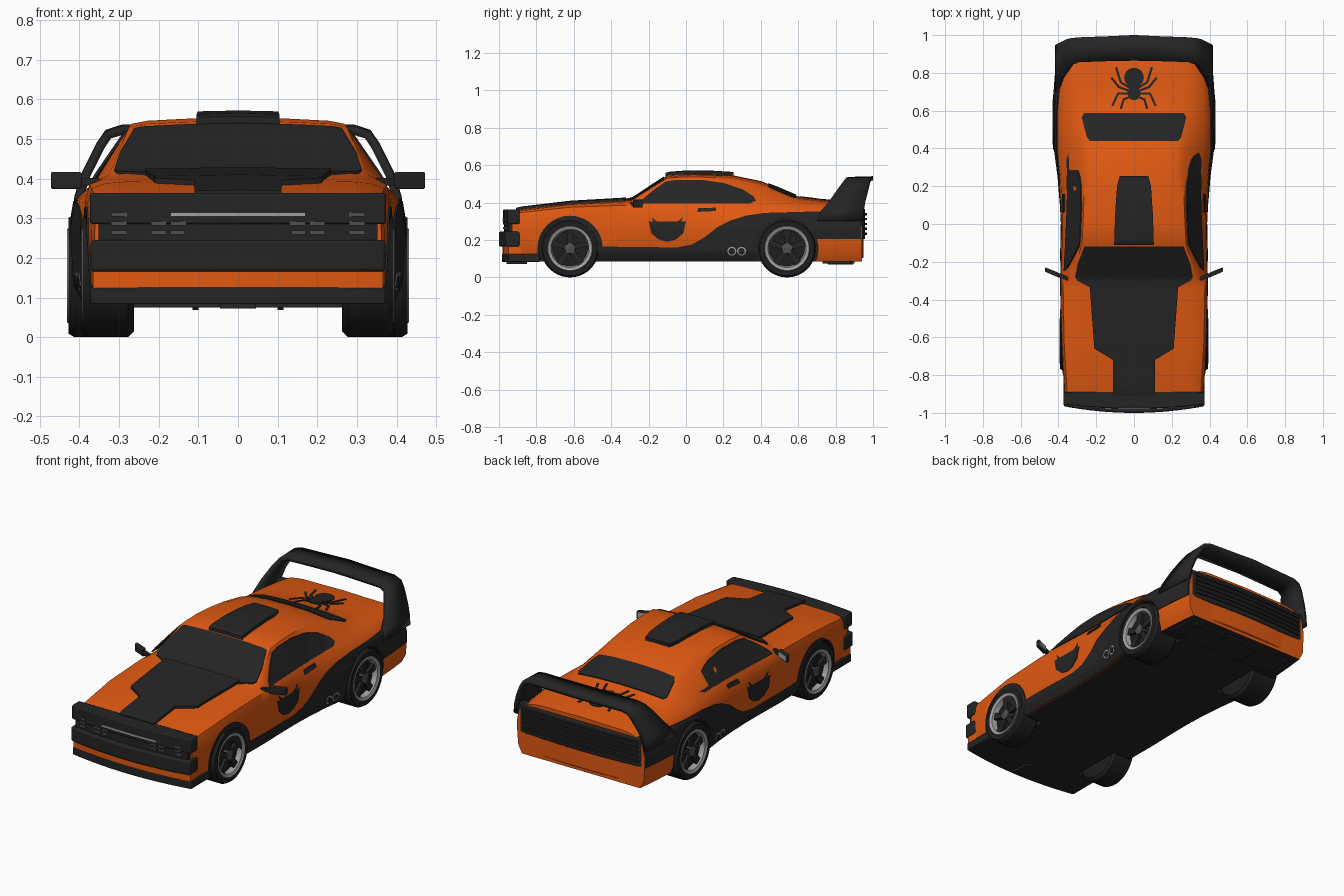
import bpy, bmesh, math
from mathutils import Vector, Matrix
from mathutils.bvhtree import BVHTree

if "Cube" in bpy.data.objects:
    bpy.data.objects.remove(bpy.data.objects["Cube"])


def mat(name, r, g, b):
    m = bpy.data.materials.new(name)
    m.diffuse_color = (r, g, b, 1)
    m.use_nodes = True
    m.node_tree.nodes["Principled BSDF"].inputs["Base Color"].default_value = m.diffuse_color
    return m


ORANGE = mat("orange_paint", 0.75, 0.10, 0.006)
BLACK = mat("black_trim", 0.018, 0.018, 0.018)
RUBBER = mat("tyre_rubber", 0.013, 0.013, 0.013)
GREY = mat("dark_grey", 0.08, 0.08, 0.08)
SILVER = mat("silver", 0.36, 0.35, 0.36)


def finish(name, bm, m, angle=35, mirror=False):
    me = bpy.data.meshes.new(name)
    bm.to_mesh(me)
    bm.free()
    me.materials.append(m)
    me.shade_smooth()
    me.set_sharp_from_angle(angle=math.radians(angle))
    ob = bpy.data.objects.new(name, me)
    bpy.context.collection.objects.link(ob)
    if mirror:
        ob.modifiers.new("mirror", 'MIRROR')
    return ob


def to3d(axis, u, v, a):
    return {'x': (a, u, v), 'y': (u, a, v), 'z': (u, v, a)}[axis]


def prism(name, pts, axis, a, b, m, mirror=False, bevel=0.0):
    bm = bmesh.new()
    lo = [bm.verts.new(to3d(axis, u, v, a)) for u, v in pts]
    hi = [bm.verts.new(to3d(axis, u, v, b)) for u, v in pts]
    bm.faces.new(lo)
    bm.faces.new(hi)
    for i in range(len(pts)):
        j = (i + 1) % len(pts)
        bm.faces.new((lo[i], lo[j], hi[j], hi[i]))
    bmesh.ops.recalc_face_normals(bm, faces=bm.faces)
    ob = finish(name, bm, m, mirror=mirror)
    if bevel:
        mod = ob.modifiers.new("bevel", 'BEVEL')
        mod.width, mod.segments = bevel, 2
    return ob


def bow(name, hw, z0, z1, yc, ye, back, m, bevel=0.0):
    """Slab across the car whose outer edge is curved in plan."""
    xs = [hw * (i / 8 - 1) for i in range(17)]
    pts = [(x, yc + (ye - yc) * (x / hw) ** 2) for x in xs] + [(hw, back), (-hw, back)]
    return prism(name, pts, 'z', z0, z1, m, bevel=bevel)


def lathe(name, profile, cy, cz, m, n=40):
    bm = bmesh.new()
    rings = [[bm.verts.new((x, cy + r * math.cos(2 * math.pi * k / n), cz + r * math.sin(2 * math.pi * k / n)))
              for k in range(n)] for r, x in profile]
    for a, b in zip(rings, rings[1:]):
        for k in range(n):
            bm.faces.new((a[k], a[(k + 1) % n], b[(k + 1) % n], b[k]))
    bmesh.ops.remove_doubles(bm, verts=bm.verts, dist=1e-5)
    bmesh.ops.recalc_face_normals(bm, faces=bm.faces)
    return finish(name, bm, m, 30, True)


# Body shell: y, half width, shoulder x, shoulder z, top edge x, top edge z, centre z
STATIONS = [
    (-.93, .362, .350, .335, .335, .345, .353), (-.88, .370, .355, .347, .335, .357, .366),
    (-.62, .385, .370, .375, .335, .388, .397), (-.34, .390, .375, .385, .330, .403, .413),
    (-.29, .390, .375, .385, .325, .411, .421), (-.10, .386, .367, .382, .275, .530, .546),
    (.00, .386, .363, .380, .270, .538, .554), (.12, .390, .360, .380, .265, .535, .554),
    (.25, .400, .360, .382, .262, .520, .546), (.40, .420, .365, .385, .268, .487, .515),
    (.50, .425, .368, .387, .283, .450, .476), (.60, .425, .368, .388, .302, .412, .433),
    (.72, .420, .360, .385, .305, .400, .416), (.85, .410, .347, .380, .297, .393, .406),
    (.94, .400, .335, .372, .290, .382, .390)]
ZB = .085
bm = bmesh.new()
rings = []
for y, w, ws, zs, tw, te, tz in STATIONS:
    half = [(0, ZB), (w - .03, ZB), (w - .005, ZB + .05), (w, .26), (w - .25 * (w - ws), .26 + (zs - .26) * .65),
            (ws, zs), (tw, te), (tw * .85, te + (tz - te) * .5), (tw * .5, tz - .003), (0, tz)]
    ring = half + [(-x, z) for x, z in reversed(half[1:-1])]
    rings.append([bm.verts.new((x, y, z)) for x, z in ring])
for a, b in zip(rings, rings[1:]):
    for k in range(len(a)):
        j = (k + 1) % len(a)
        bm.faces.new((a[k], a[j], b[j], b[k]))
bm.faces.new(rings[0])
bm.faces.new(rings[-1])
bmesh.ops.recalc_face_normals(bm, faces=bm.faces)
skin = BVHTree.FromBMesh(bm)
body = finish("body_shell", bm, ORANGE)
body.data.materials.append(BLACK)

# Wheel wells cut out of the shell
WHEELS = [("front", -.62, .392), ("rear", .54, .428)]
WZ = .155
bm = bmesh.new()
for _, wy, _ in WHEELS:
    for s in (1, -1):
        bmesh.ops.create_cone(bm, cap_ends=True, segments=40, radius1=.166, radius2=.166, depth=.25,
                              matrix=Matrix.Translation((s * .375, wy, WZ)) @ Matrix.Rotation(math.pi / 2, 4, 'Y'))
cutter = finish("wheel_well_cutter", bm, ORANGE)
cutter.hide_render = True
mod = body.modifiers.new("wells", 'BOOLEAN')
mod.operation, mod.object, mod.solver = 'DIFFERENCE', cutter, 'EXACT'
dg = bpy.context.evaluated_depsgraph_get()
new = bpy.data.meshes.new_from_object(body.evaluated_get(dg))
body.modifiers.clear()
body.data = new
bpy.data.objects.remove(cutter)
new.set_sharp_from_angle(angle=math.radians(35))
for p in new.polygons:
    c, n = p.center, p.normal
    near = min(math.hypot(c.y - wy, c.z - WZ) for _, wy, _ in WHEELS) < .169
    well = near and (abs(n.x) < .5 or abs(c.x) < .3)
    p.material_index = 1 if n.z < -.6 or well else 0


def plate(name, polys, axis, m, off=.004, step=.015, mirror=False):
    """Flat outlines projected on the body skin as thin plates."""
    d = Vector({'x': (-1, 0, 0), 'z': (0, 0, -1)}[axis])
    bm = bmesh.new()
    for pts in polys:
        bm.faces.new([bm.verts.new((u, v, 0)) for u, v in pts])
    bmesh.ops.triangulate(bm, faces=bm.faces[:])
    for i in (0, 1):
        vals = [v.co[i] for v in bm.verts]
        no = Vector((1 - i, i, 0))
        for k in range(math.ceil(min(vals) / step), math.floor(max(vals) / step) + 1):
            bmesh.ops.bisect_plane(bm, geom=bm.verts[:] + bm.edges[:] + bm.faces[:],
                                   plane_co=no * k * step, plane_no=no, dist=1e-5)
    for v in bm.verts:
        o = Vector(to3d(axis, v.co.x, v.co.y, 1.0))
        hit = skin.ray_cast(o, d)[0]
        if hit is None:
            hit = skin.find_nearest(o + d * .6)[0]
        v.co = hit - d * off
    rim = [e for e in bm.edges if e.is_boundary]
    ext = bmesh.ops.extrude_edge_only(bm, edges=rim)['geom']
    for v in ext:
        if isinstance(v, bmesh.types.BMVert):
            v.co += d * (off + .002)
    bmesh.ops.recalc_face_normals(bm, faces=bm.faces)
    bm.normal_update()
    if sum(f.normal.dot(d) * f.calc_area() for f in bm.faces) > 0:
        bmesh.ops.reverse_faces(bm, faces=bm.faces[:])
    return finish(name, bm, m, 35, mirror)


def sym(half):
    return half + [(-x, y) for x, y in reversed(half)]


def arc(cy, cz, r, a0, a1, n=20, ry=None):
    return [(cy + r * math.cos(math.radians(a0 + (a1 - a0) * i / n)),
             cz + (ry or r) * math.sin(math.radians(a0 + (a1 - a0) * i / n))) for i in range(n + 1)]


def disc(cx, cy, r, ry=None):
    return arc(cx, cy, r, 0, 345, 23, ry)


def strip(p, w):
    out = [[], []]
    for i, q in enumerate(p):
        t = (Vector(p[min(i + 1, len(p) - 1)]) - Vector(p[max(i - 1, 0)])).normalized() * w / 2
        out[0].append((q[0] - t.y, q[1] + t.x))
        out[1].append((q[0] + t.y, q[1] - t.x))
    return out[0] + out[1][::-1]


# Hood panel, glass and roof scoop
plate("hood_panel", [sym([(.11, -.91), (.11, -.72), (.21, -.66), (.235, -.32)])], 'z', BLACK, .013)
plate("windscreen", [sym([(.235, -.335), (.30, -.30), (.312, -.28), (.298, -.21), (.262, -.118)])], 'z', BLACK, .006)
plate("rear_window", [sym([(.235, .44), (.25, .46), (.277, .565), (.265, .587)])], 'z', BLACK, .005)
plate("roof_scoop", [sym([(.105, -.11), (.10, .05), (.09, .20), (.075, .255)])], 'z', BLACK, .018)
plate("side_window", [[(-.245, .395), (-.23, .42), (-.17, .47), (-.11, .512), (-.05, .522), (.08, .522), (.2, .505),
                       (.3, .472), (.36, .435), (.375, .41), (.34, .395)]], 'x', BLACK, .006, mirror=True)
# Black lower flank that sweeps up into the rear fender, and front arch trim
plate("flank_panel", [[(-.467, .088), (-.46, .165), (-.05, .16), (.03, .175), (.10, .215), (.17, .27), (.24, .305),
                       (.32, .33), (.42, .345), (.6, .35), (.935, .36), (.935, .205)]
                      + arc(.54, WZ, .168, 17.4, 203.5)], 'x', BLACK, .005, .012, True)
plate("front_arch_trim", [arc(-.62, WZ, .175, -22, 202) + arc(-.62, WZ, .165, 202, -22)], 'x', BLACK, .005, mirror=True)
plate("door_handle", [[(.06, .35), (.16, .355), (.16, .373), (.065, .37)]], 'x', BLACK, .008, mirror=True)
# Painted grinning face on the door
eye = [(-.185, .325), (-.165, .305), (-.115, .283), (-.13, .268), (-.165, .275)]
grin = [(-.2, .3), (-.185, .235), (-.145, .202), (-.1, .19), (-.055, .202), (-.015, .235), (0, .3), (-.025, .25),
        (-.04, .26), (-.055, .225), (-.075, .24), (-.09, .21), (-.11, .237), (-.125, .21), (-.145, .24), (-.16, .23),
        (-.17, .257)]
plate("door_face", [eye, [(-.2 - y, z) for y, z in eye], [(-.112, .248), (-.1, .272), (-.088, .248)], grin],
      'x', BLACK, .004, mirror=True)
# Twin rings ahead of the rear wheel
plate("flank_rings", [disc(.245, .14, .024), disc(.297, .14, .024)], 'x', SILVER, .007, mirror=True)
plate("ring_centres", [disc(.245, .14, .017), disc(.297, .14, .017)], 'x', BLACK, .009, mirror=True)
# Spider painted on the rear deck
plate("spider_body", [disc(0, .775, .052), disc(0, .695, .034, .04)], 'z', BLACK)
legs = [[(.02, .72), (.07, .75), (.095, .83)], [(.025, .705), (.08, .725), (.12, .775)],
        [(.02, .69), (.085, .69), (.115, .625)], [(.015, .675), (.055, .66), (.07, .61)]]
plate("spider_legs", [strip(l, .012) for l in legs], 'z', BLACK, mirror=True)

# Nose: grille surround, grille, bumper, valance, splitter
bow("grille_surround", .373, .285, .364, -.978, -.955, -.89, BLACK, .006)
bow("grille", .352, .235, .29, -.972, -.95, -.90, BLACK)
bow("front_bumper", .372, .165, .245, -1.0, -.965, -.89, BLACK, .008)
bow("front_valance", .366, .12, .168, -.98, -.95, -.88, ORANGE)
bow("front_splitter", .372, .083, .125, -.985, -.95, -.78, BLACK, .004)
prism("splitter_tab", sym([(.045, -.96), (.035, -.85)]), 'z', .072, .086, BLACK)
bow("light_bar", .17, .305, .315, -.982, -.977, -.95, SILVER)
for i, (x0, x1, z) in enumerate([(.28, .32, .31), (.28, .32, .287), (.28, .32, .264), (.18, .22, .287),
                                 (.18, .22, .264), (.13, .17, .287), (.135, .17, .264)]):
    prism("lamp_bar_%d" % i, [(x0, z - .005), (x1, z - .005), (x1, z + .005), (x0, z + .005)], 'y',
          -.981 + .023 * (x0 / .373) ** 2, -.94, GREY, True)

# Tail: panel with louvres, valance, diffuser with fins
bow("tail_panel", .40, .205, .366, .958, .938, .89, BLACK, .006)
for i in range(5):
    bow("tail_louvre_%d" % i, .36, .228 + i * .026, .24 + i * .026, .968, .95, .92, BLACK)
bow("rear_valance", .385, .105, .207, .95, .925, .88, ORANGE, .004)
bow("diffuser", .36, .075, .115, .90, .88, .73, BLACK)
for i, x in enumerate((.10, .30)):
    prism("diffuser_fin_%d" % i, [(.74, .10), (.76, .068), (.89, .068), (.925, .115)], 'x', x, x + .015, BLACK, True)

# Rear wing: one folded sheet, x, z, front y, back y
half = [(.408, .30, .70, .945), (.402, .35, .72, .95), (.383, .41, .77, .96), (.348, .48, .82, .978),
        (.328, .51, .845, .984), (.29, .522, .857, .988), (.15, .524, .862, .993), (0, .526, .865, 1.0)]
path = half + [(-x, z, f, b) for x, z, f, b in reversed(half[:-1])]
bm = bmesh.new()
rows = [(bm.verts.new((x, f, z)), bm.verts.new((x, b, z + .004))) for x, z, f, b in path]
for a, b in zip(rows, rows[1:]):
    bm.faces.new((a[0], a[1], b[1], b[0]))
bmesh.ops.recalc_face_normals(bm, faces=bm.faces)
wing = finish("rear_wing", bm, BLACK, 40)
mod = wing.modifiers.new("thickness", 'SOLIDIFY')
mod.thickness, mod.offset = .022, 0

# Door mirrors
prism("mirror_stalk", [(.35, -.30), (.41, -.275), (.41, -.255), (.35, -.28)], 'z', .383, .402, BLACK, True)
prism("mirror_housing", [(.395, -.285), (.472, -.252), (.472, -.230), (.395, -.262)], 'z', .374, .417, BLACK, True, .004)
prism("mirror_glass", [(.402, -.262), (.466, -.235), (.465, -.231), (.401, -.257)], 'z', .381, .410, SILVER, True)

# Wheels
for side, wy, xo in WHEELS:
    xi = .262
    lathe(side + "_tyre", [(0, xi), (.14, xi), (.155, xi + .015), (.155, xo - .015), (.146, xo), (.121, xo),
                           (.116, xo - .035), (0, xo - .035)], wy, WZ, RUBBER)
    lathe(side + "_rim", [(.122, xo - .004), (.118, xo + .003), (.102, xo - .003), (.094, xo - .03)], wy, WZ, SILVER)
    lathe(side + "_hub", [(.03, xo - .035), (.028, xo - .008), (.012, xo - .004), (0, xo - .004)], wy, WZ, GREY, 12)
    for k in range(5):
        a = math.radians(90 + 72 * k)
        c, s = math.cos(a), math.sin(a)
        pts = [(.02, -.012), (.1, -.02), (.1, .02), (.02, .012)]
        prism("%s_spoke_%d" % (side, k), [(wy + r * c - t * s, WZ + r * s + t * c) for r, t in pts],
              'x', xo - .03, xo - .012, BLACK, True)
